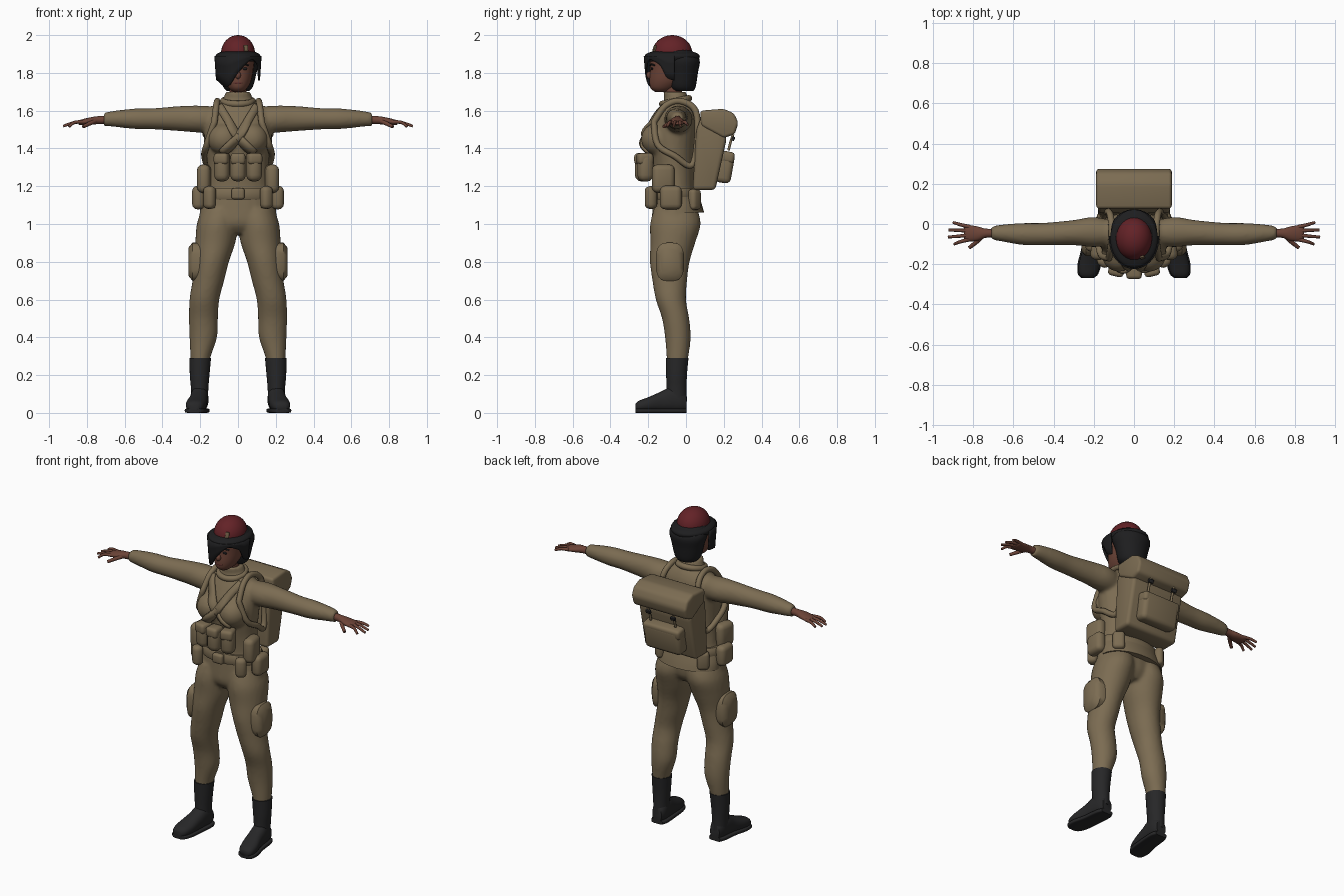
import bpy
import bmesh
from math import sin, cos, pi, radians, copysign
from mathutils import Matrix, Vector
from mathutils.bvhtree import BVHTree

if "Cube" in bpy.data.objects:
    bpy.data.objects.remove(bpy.data.objects["Cube"], do_unlink=True)


def material(name, colour):
    mat = bpy.data.materials.new(name)
    mat.use_nodes = True
    mat.diffuse_color = (*colour, 1)
    shader = next(n for n in mat.node_tree.nodes if n.type == "BSDF_PRINCIPLED")
    shader.inputs["Base Color"].default_value = (*colour, 1)
    shader.inputs["Roughness"].default_value = 0.8
    return mat


KHAKI = material("khaki cloth", (0.2, 0.15, 0.085))
SKIN = material("brown skin", (0.15, 0.057, 0.038))
LIPS = material("dark lips", (0.11, 0.03, 0.025))
RED = material("maroon felt", (0.125, 0.016, 0.02))
HAIR = material("black hair", (0.013, 0.013, 0.014))
BOOT = material("boot leather", (0.02, 0.02, 0.021))
BADGE = material("badge brass", (0.16, 0.11, 0.06))


def select(*objects):
    bpy.ops.object.select_all(action="DESELECT")
    for obj in objects:
        obj.select_set(True)
    bpy.context.view_layer.objects.active = objects[0]


def finish(name, bm, mat, angle=50):
    bmesh.ops.recalc_face_normals(bm, faces=bm.faces)
    mesh = bpy.data.meshes.new(name)
    bm.to_mesh(mesh)
    bm.free()
    obj = bpy.data.objects.new(name, mesh)
    bpy.context.collection.objects.link(obj)
    mesh.materials.append(mat)
    select(obj)
    bpy.ops.object.shade_smooth_by_angle(angle=radians(angle))
    return obj


def spline(rows, steps):
    """Smooth curve through rows of numbers."""
    out, last = [], len(rows) - 1
    for i in range(last):
        four = rows[max(i - 1, 0)], rows[i], rows[i + 1], rows[min(i + 2, last)]
        for k in range(steps):
            t = k / steps
            out.append([b + t / 2 * (c - a + t * (2 * a - 5 * b + 4 * c - d + t * (3 * (b - c) + d - a)))
                        for a, b, c, d in zip(*four)])
    return out + [list(rows[-1])]


def loft(name, rings, mat, axis="Z", side=1, power=1.0, steps=4, n=24):
    """Rings are (position on axis, two centre coordinates, two radii)."""
    bm = bmesh.new()
    loops = []
    for t, a, b, ra, rb in spline(rings, steps):
        loop = []
        for i in range(n):
            c, s = cos(2 * pi * i / n), sin(2 * pi * i / n)
            u = a + ra * copysign(abs(c) ** power, c)
            v = b + rb * copysign(abs(s) ** power, s)
            x, y, z = {"X": (t, u, v), "Y": (u, t, v), "Z": (u, v, t)}[axis]
            loop.append(bm.verts.new((side * x, y, z)))
        loops.append(loop)
    for low, high in zip(loops, loops[1:]):
        for i in range(n):
            j = (i + 1) % n
            bm.faces.new((low[i], low[j], high[j], high[i]))
    bm.faces.new(loops[0])
    bm.faces.new(loops[-1])
    return finish(name, bm, mat)


def ball(name, loc, size, mat):
    bm = bmesh.new()
    bmesh.ops.create_uvsphere(bm, u_segments=28, v_segments=16, radius=1,
                              matrix=Matrix.Translation(loc) @ Matrix.Diagonal((*size, 1)))
    return finish(name, bm, mat)


def box(name, loc, size, mat, round_off=0.4, turn=0, tilt=0):
    bm = bmesh.new()
    bmesh.ops.create_cube(bm, size=1, matrix=Matrix.Diagonal((*size, 1)))
    bmesh.ops.bevel(bm, geom=bm.edges[:], offset=min(size) * round_off, segments=3, profile=0.5, affect="EDGES")
    spin = Matrix.Rotation(radians(turn), 4, "Z") @ Matrix.Rotation(radians(tilt), 4, "X")
    bm.transform(Matrix.Translation(loc) @ spin)
    return finish(name, bm, mat)


def slab(name, profile, half, mat, edge):
    """Side profile of (y, z) points, widened along x and rounded."""
    bm = bmesh.new()
    face = bm.faces.new([bm.verts.new((-half, y, z)) for y, z in profile])
    new = bmesh.ops.extrude_face_region(bm, geom=[face])["geom"]
    bmesh.ops.translate(bm, vec=(2 * half, 0, 0), verts=[v for v in new if isinstance(v, bmesh.types.BMVert)])
    bmesh.ops.bevel(bm, geom=bm.edges[:], offset=edge, segments=3, profile=0.5, affect="EDGES")
    return finish(name, bm, mat)


def tube(name, points, radius, mat, closed=False, tip=1.0):
    curve = bpy.data.curves.new(name, "CURVE")
    curve.dimensions = "3D"
    curve.bevel_depth, curve.bevel_resolution, curve.use_fill_caps = radius, 3, True
    path = spline(points + points[:1] if closed else points, 5)
    path = path[:-1] if closed else path
    line = curve.splines.new("POLY")
    line.points.add(len(path) - 1)
    line.use_cyclic_u = closed
    for i, (point, co) in enumerate(zip(line.points, path)):
        point.co = (*co, 1)
        point.radius = 1 + (tip - 1) * i / len(path)
    obj = bpy.data.objects.new(name, curve)
    bpy.context.collection.objects.link(obj)
    curve.materials.append(mat)
    select(obj)
    bpy.ops.object.convert(target="MESH")
    bpy.ops.object.shade_smooth_by_angle(angle=radians(50))


# Uniform: torso, hips, sleeves and trousers fused into one skin
parts = [
    loft("uniform", [(1.08, 0, -.06, .185, .115), (1.2, 0, -.06, .17, .11), (1.3, 0, -.065, .163, .115),
                     (1.4, 0, -.07, .172, .125), (1.5, 0, -.065, .18, .13), (1.58, 0, -.05, .17, .11),
                     (1.63, 0, -.045, .125, .085), (1.66, 0, -.05, .08, .066), (1.7, 0, -.06, .068, .06)], KHAKI),
    loft("hips", [(.95, 0, -.06, .11, .08), (1, 0, -.062, .2, .115), (1.08, 0, -.06, .2, .118),
                  (1.2, 0, -.06, .17, .11)], KHAKI)]
for s in (1, -1):
    parts.append(ball("bust", (s * .075, -.15, 1.45), (.085, .088, .085), KHAKI))
    parts.append(loft("sleeve", [
        (.1, -.045, 1.55, .06, .07), (.2, -.04, 1.555, .075, .072), (.3, -.043, 1.558, .063, .067),
        (.45, -.05, 1.557, .056, .056), (.55, -.05, 1.557, .055, .054), (.66, -.045, 1.557, .042, .042),
        (.71, -.045, 1.554, .032, .035)], KHAKI, "X", s))
    parts.append(loft("trouser_leg", [
        (.24, .203, -.05, .046, .05), (.3, .198, -.045, .054, .058), (.4, .184, -.043, .073, .068),
        (.5, .183, -.055, .077, .072), (.6, .178, -.08, .079, .08), (.7, .157, -.086, .084, .092),
        (.8, .138, -.086, .09, .105), (.9, .12, -.07, .106, .119), (1, .108, -.056, .11, .134),
        (1.08, .09, -.055, .1, .115)], KHAKI, "Z", s))
select(*parts)
bpy.ops.object.join()
uniform = parts[0]
remesh = uniform.modifiers.new("fuse", "REMESH")
remesh.mode, remesh.voxel_size = "VOXEL", .01
relax = uniform.modifiers.new("relax", "SMOOTH")
relax.factor, relax.iterations = .5, 6
for mod in ("fuse", "relax"):
    bpy.ops.object.modifier_apply(modifier=mod)
bpy.ops.object.shade_smooth()
bpy.context.view_layer.update()
surface = BVHTree.FromObject(uniform, bpy.context.evaluated_depsgraph_get())


def strap(name, points, width, lift):
    """Ribbon laid on the front of the uniform along (x, z) points."""
    bm = bmesh.new()
    path, rows = [Vector(p) for p in spline(points, 6)], []
    for i, p in enumerate(path):
        along = (path[min(i + 1, len(path) - 1)] - path[max(i - 1, 0)]).normalized()
        row = []
        for k in (-1, 0, 1):
            x, z = p + Vector((-along.y, along.x)) * k * width / 2
            hit = surface.ray_cast(Vector((x, -1, z)), Vector((0, 1, 0)))[0]
            row.append(bm.verts.new((x, (hit.y if hit else -.1) - lift, z)))
        rows.append(row)
    for a, b in zip(rows, rows[1:]):
        for k in (0, 1):
            bm.faces.new((a[k], a[k + 1], b[k + 1], b[k]))
    obj = finish(name, bm, KHAKI)
    solid = obj.modifiers.new("thickness", "SOLIDIFY")
    solid.thickness, solid.offset = .016, 0


# Collar, belt, jacket hem and chest pouches
tube("collar_roll", [(.078 * cos(a * pi / 4), -.055 + .07 * sin(a * pi / 4), 1.65 + .015 * sin(a * pi / 4))
                     for a in range(8)], .018, KHAKI, closed=True)
loft("belt", [(1.13, 0, -.06, .192, .124), (1.145, 0, -.06, .198, .13), (1.175, 0, -.06, .195, .128),
              (1.19, 0, -.06, .186, .122)], KHAKI, steps=1)
loft("jacket_hem", [(1.06, 0, -.03, .202, .126), (1.1, 0, -.035, .2, .12), (1.15, 0, -.05, .19, .118)], KHAKI)
box("belt_buckle", (0, -.195, 1.16), (.07, .035, .06), KHAKI)
for x, y, turn in ((-.085, -.215, -14), (0, -.228, 0), (.085, -.215, 14)):
    box("chest_pouch", (x, y, 1.3), (.082, .085, .15), KHAKI, .42, turn)
    box("chest_pouch_flap", (x, y - .004, 1.345), (.078, .084, .06), KHAKI, .3, turn)

for s in (1, -1):
    # Harness and waist pouches
    strap("cross_strap", [(s * .1, 1.625), (s * .06, 1.56), (0, 1.46), (-s * .085, 1.375)], .042, .008 + s * .002)
    tube("shoulder_strap", [(s * x, y, z) for x, y, z in (
        (.125, -.17, 1.54), (.115, -.11, 1.625), (.11, -.03, 1.65), (.12, .05, 1.6), (.14, .06, 1.45),
        (.155, .03, 1.31), (.178, -.06, 1.36), (.165, -.15, 1.42))], .017, KHAKI, closed=True)
    box("side_pouch", (s * .178, -.12, 1.24), (.07, .12, .15), KHAKI, .42, s * 8)
    box("front_belt_pouch", (s * .15, -.185, 1.14), (.065, .06, .12), KHAKI, .42, s * 35)
    box("hip_pouch", (s * .21, -.08, 1.14), (.065, .115, .125), KHAKI, .42)
    box("rear_belt_pouch", (s * .15, .045, 1.13), (.07, .05, .11), KHAKI, .4, -s * 40)
    loft("thigh_pouch", [(.19, -.085, .8, .074, .1), (.24, -.085, .8, .075, .102), (.262, -.085, .8, .05, .075)],
         KHAKI, "X", s, .65, 1)

    # Hands
    loft("hand", [(.69, -.045, 1.552, .022, .022), (.74, -.046, 1.55, .023, .021), (.78, -.048, 1.545, .036, .02),
                  (.83, -.045, 1.538, .04, .015), (.845, -.043, 1.536, .03, .009)], SKIN, "X", s)
    for y, reach, spread, drop in ((-.077, .895, -.1, 1.515), (-.055, .925, -.065, 1.518),
                                   (-.034, .922, -.03, 1.52), (-.014, .9, .008, 1.525)):
        tube("finger", [(s * .82, y, 1.54), (s * .865, (y + spread) / 2, 1.538), (s * reach, spread, drop)],
             .0105, SKIN, tip=.6)
    tube("thumb", [(s * .755, -.06, 1.545), (s * .785, -.09, 1.532), (s * .82, -.118, 1.515)], .013, SKIN, tip=.65)

    # Boots
    loft("boot_shaft", [(.06, .203, -.05, .044, .055), (.13, .203, -.05, .046, .053), (.2, .203, -.05, .052, .055),
                        (.29, .2, -.047, .057, .06)], BOOT, "Z", s)
    foot = [(.002, .2, .055, .032, .042), (-.03, .201, .07, .044, .064), (-.08, .205, .072, .047, .066),
            (-.13, .21, .06, .048, .054), (-.2, .222, .045, .053, .038), (-.25, .229, .036, .044, .028),
            (-.268, .231, .03, .025, .018)]
    loft("boot_foot", foot, BOOT, "Y", s, .85)
    loft("boot_sole", [(y, x, .012, w + .006, .012) for y, x, z, w, h in foot], BOOT, "Y", s, .4)

# Backpack
slab("pack_body", [(.035, 1.18), (.155, 1.18), (.215, 1.45), (.2, 1.56), (.09, 1.59), (.055, 1.5)], .18, KHAKI, .02)
slab("pack_flap", [(.075, 1.6), (.2, 1.61), (.255, 1.585), (.277, 1.535), (.258, 1.475), (.2, 1.455), (.08, 1.52)],
     .188, KHAKI, .016)
box("pack_pocket", (0, .203, 1.3), (.25, .09, .165), KHAKI, .3, tilt=-10)
box("pack_pocket_flap", (0, .214, 1.355), (.255, .085, .06), KHAKI, .3, tilt=-10)
for s in (1, -1):
    box("pack_buckle", (s * .085, .25, 1.452), (.032, .016, .022), BOOT, .2, tilt=-20)
    tube("pack_tab", [(s * .085, .25, 1.475), (s * .085, .235, 1.43), (s * .085, .225, 1.39)], .007, KHAKI)

# Head and face
loft("neck", [(1.62, 0, -.055, .05, .05), (1.68, 0, -.065, .046, .047), (1.77, 0, -.075, .045, .05)], SKIN)
loft("head", [(1.7, 0, -.13, .026, .035), (1.72, 0, -.12, .05, .068), (1.76, 0, -.1, .071, .094),
              (1.82, 0, -.085, .082, .105), (1.88, 0, -.08, .085, .108), (1.93, 0, -.08, .065, .085)], SKIN)
ball("nose", (0, -.193, 1.788), (.015, .016, .02), SKIN)
ball("lips", (0, -.186, 1.747), (.024, .008, .009), LIPS)
for s in (1, -1):
    ball("eye", (s * .035, -.18, 1.822), (.015, .006, .007), HAIR)
    tube("eyebrow", [(s * .015, -.189, 1.84), (s * .035, -.182, 1.845), (s * .055, -.166, 1.84)], .004, HAIR)

# Hair: bob at the back, flared rim, and a slanted fringe over one side
loft("hair_bob", [(1.705, 0, -.015, .06, .055), (1.73, 0, -.02, .08, .072), (1.8, 0, -.02, .098, .083),
                  (1.87, 0, -.028, .114, .1), (1.92, 0, -.06, .085, .09)], HAIR)
loft("hair_rim", [(1.86, 0, -.073, .106, .134), (1.885, 0, -.073, .119, .146), (1.902, 0, -.073, .11, .136),
                  (1.915, 0, -.073, .08, .1)], HAIR)
bm = bmesh.new()
columns = []
for angle, bottom in spline([(-95, 1.77), (-65, 1.755), (-30, 1.727), (0, 1.8), (32, 1.868), (50, 1.86),
                             (65, 1.835), (78, 1.775), (95, 1.76)], 4):
    column = []
    for k in range(4):
        z = 1.89 + (bottom - 1.89) * k / 3
        flare = 1 - .55 * (1.89 - z)
        a = radians(angle)
        column.append(bm.verts.new((.12 * flare * sin(a), -.073 - .146 * flare * cos(a), z)))
    columns.append(column)
for a, b in zip(columns, columns[1:]):
    for k in range(3):
        bm.faces.new((a[k], a[k + 1], b[k + 1], b[k]))
fringe = finish("hair_fringe", bm, HAIR)
solid = fringe.modifiers.new("thickness", "SOLIDIFY")
solid.thickness, solid.offset = .01, 0

# Beret with badge
ball("beret", (0, -.073, 1.905), (.09, .106, .095), RED)
box("beret_badge", (.042, -.166, 1.93), (.022, .009, .034), BADGE, .2, 20, -15)
